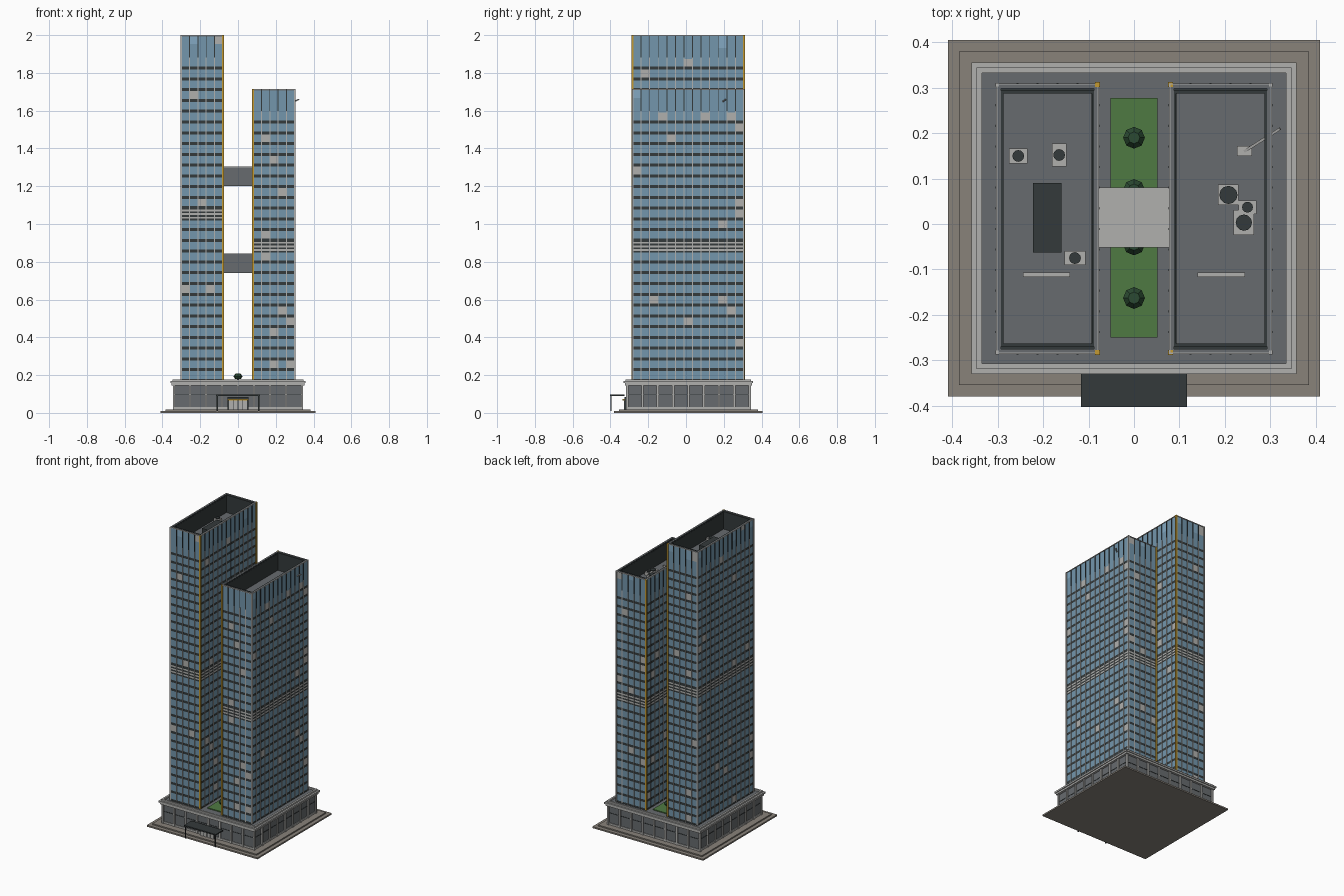
import bpy, bmesh, math, random
from mathutils import Vector, Matrix

if "Cube" in bpy.data.objects:
    bpy.data.objects.remove(bpy.data.objects["Cube"])

random.seed(7)


def lin(c):
    return c / 12.92 if c <= 0.04045 else ((c + 0.055) / 1.055) ** 2.4


PALETTE = {"glass blue": "7396AC", "pale grey": "B0B0AE", "charcoal": "343A3B", "slate grey": "676B6E",
           "lawn green": "4F7A42", "leaf green": "2B4A32", "gold": "C39A32", "paving taupe": "88827A",
           "bright glass": "83A9C2"}
MATS = {}
for name, hx in PALETTE.items():
    m = bpy.data.materials.new(name)
    m.diffuse_color = [lin(int(hx[i:i + 2], 16) / 255) for i in (0, 2, 4)] + [1]
    m.use_nodes = True
    m.node_tree.nodes["Principled BSDF"].inputs["Base Color"].default_value = m.diffuse_color
    MATS[name] = m
SLOT = {n: i for i, n in enumerate(MATS)}


class Part:
    """Collects coloured solids and panels into one object."""

    def __init__(self):
        self.bm = bmesh.new()

    def paint(self, verts, color):
        for f in {f for v in verts for f in v.link_faces}:
            f.material_index = SLOT[color]

    def box(self, x0, x1, y0, y1, z0, z1, color):
        mat = Matrix.Translation(((x0 + x1) / 2, (y0 + y1) / 2, (z0 + z1) / 2)) @ \
            Matrix.Diagonal((x1 - x0, y1 - y0, z1 - z0, 1))
        self.paint(bmesh.ops.create_cube(self.bm, size=1, matrix=mat)["verts"], color)

    def frame(self, x0, x1, y0, y1, t, z0, z1, color):
        self.box(x0, x1, y0, y0 + t, z0, z1, color)
        self.box(x0, x1, y1 - t, y1, z0, z1, color)
        self.box(x0, x0 + t, y0 + t, y1 - t, z0, z1, color)
        self.box(x1 - t, x1, y0 + t, y1 - t, z0, z1, color)

    def cone(self, x, y, z0, z1, r0, r1, n, color):
        mat = Matrix.Translation((x, y, (z0 + z1) / 2))
        self.paint(bmesh.ops.create_cone(self.bm, cap_ends=True, segments=n, radius1=r0, radius2=r1,
                                         depth=z1 - z0, matrix=mat)["verts"], color)

    def panel(self, a, b, z0, z1, color):
        vs = [self.bm.verts.new((p.x, p.y, z)) for p, z in ((a, z0), (b, z0), (b, z1), (a, z1))]
        self.bm.faces.new(vs).material_index = SLOT[color]

    def finish(self, name):
        me = bpy.data.meshes.new(name)
        self.bm.to_mesh(me)
        self.bm.free()
        for m in MATS.values():
            me.materials.append(m)
        ob = bpy.data.objects.new(name, me)
        bpy.context.collection.objects.link(ob)
        return ob


# Stepped plaza
p = Part()
p.box(-.41, .41, -.38, .405, 0, .01, "paving taupe")
p.box(-.385, .385, -.355, .38, .01, .018, "paving taupe")
p.finish("plaza")

# Podium with pilasters, cornice and parapet
PX, PY0, PY1 = .345, -.317, .343
p = Part()
p.box(-PX + .008, PX - .008, PY0 + .008, PY1 - .008, .018, .168, "slate grey")
for i in range(9):
    t = i / 8
    x, y = -PX + .006 + t * (2 * PX - .012), PY0 + .006 + t * (PY1 - PY0 - .012)
    for s in (PY0, PY1 - .012):
        p.box(x - .006, x + .006, s, s + .012, .018, .155, "pale grey")
    for s in (-PX, PX - .012):
        p.box(s, s + .012, y - .006, y + .006, .018, .155, "pale grey")
p.frame(-PX + .004, PX - .004, PY0 + .004, PY1 - .004, .01, .018, .03, "pale grey")
p.frame(-PX + .006, PX - .006, PY0 + .006, PY1 - .006, .01, .094, .098, "charcoal")
p.frame(-.352, .352, -.324, .35, .017, .145, .157, "pale grey")
p.frame(-.358, .358, -.33, .356, .023, .157, .168, "pale grey")
p.frame(-.347, .347, -.319, .345, .012, .168, .178, "pale grey")
p.finish("podium")

# Entrance doors and canopy
p = Part()
p.box(-.055, .055, -.325, -.31, .018, .085, "charcoal")
for x in (-.048, -.023, .002, .027):
    p.box(x, x + .021, -.328, -.322, .018, .065, "pale grey")
p.box(-.055, .055, -.335, -.322, .065, .074, "gold")
p.finish("entrance")
p = Part()
p.box(-.117, .117, -.403, -.325, .089, .097, "charcoal")
for x in (-.11, .11):
    p.box(x - .003, x + .003, -.401, -.395, .009, .089, "charcoal")
p.finish("canopy")

# Garden strip between the towers
p = Part()
p.box(-.052, .052, -.25, .277, .166, .174, "lawn green")
p.finish("lawn")
p = Part()
for y in (.19, .075, -.045, -.163):
    p.cone(0, y, .172, .182, .005, .005, 6, "charcoal")
    p.cone(0, y, .18, .193, .016, .024, 8, "leaf green")
    p.cone(0, y, .193, .208, .024, .013, 8, "leaf green")
p.finish("trees")

FLOOR, BASE, Y0, Y1 = .057, .172, -.283, .307


def tower(name, x0, x1, floors, plant, top, inner):
    """Curtain wall of floor bands, glass panes and fins, with a glazed crown."""
    crown = BASE + floors * FLOOR
    p = Part()
    corners = [Vector(c) for c in ((x0, Y0), (x1, Y0), (x1, Y1), (x0, Y1))]
    for s in range(4):
        a, b = corners[s], corners[(s + 1) % 4]
        bays = 5 if s % 2 == 0 else 13
        for i in range(bays):
            q, r = a.lerp(b, i / bays), a.lerp(b, (i + 1) / bays)
            for f in range(floors):
                z = BASE + f * FLOOR
                if f == plant:
                    for k in range(7):
                        p.panel(q, r, z - .008 + k * FLOOR / 6, z - .008 + (k + 1) * FLOOR / 6,
                                "pale grey" if k % 2 else "charcoal")
                    continue
                lo = z + (.01 if f == plant + 1 else .008)
                p.panel(q, r, z - .008, lo, "charcoal")
                p.panel(q, r, lo, z + FLOOR - .008, "pale grey" if random.random() < .045 else "glass blue")
            # Crown panes
            mid = crown + random.choice((.05, .07, .085))
            p.panel(q, r, crown - .008, mid, "glass blue")
            p.panel(q, r, mid, top - .004, random.choice(("glass blue", "glass blue", "bright glass", "bright glass",
                                                          "pale grey") if random.random() < .5 else ("glass blue",)))
            # Vertical fins, darker at the crown
            if i:
                for z0, z1, w, d, c in ((BASE, crown, .0024, .004, "pale grey"),
                                        (crown, top - .004, .0022, .004, "charcoal")):
                    dx, dy = (w, d) if s % 2 == 0 else (d, w)
                    p.box(q.x - dx, q.x + dx, q.y - dy, q.y + dy, z0, z1, c)
    p.finish(name + "_facade")

    # Corner posts: gold along the gap, pale outside
    p = Part()
    for x in (x0, x1):
        for y in (Y0, Y1):
            gold = x == inner
            h = .0055 if gold else .004
            p.box(x - h, x + h, y - h, y + h, BASE, top, "gold" if gold else "pale grey")
    p.finish(name + "_corner_posts")

    # Roof deck, parapet cap and dark lining
    p = Part()
    p.box(x0 + .004, x1 - .004, Y0 + .004, Y1 - .004, crown - .01, crown, "slate grey")
    p.frame(x0 - .003, x1 + .003, Y0 - .003, Y1 + .003, .003, top - .005, top, "pale grey")
    p.frame(x0, x1, Y0, Y1, .008, top - .008, top, "slate grey")
    p.frame(x0 + .006, x1 - .006, Y0 + .013, Y1 - .013, .007, crown, top - .001, "charcoal")
    p.frame(x0 + .002, x1 - .002, Y0 + .002, Y1 - .002, .012, crown, top - .008, "charcoal")
    p.finish(name + "_roof")
    return crown


def roof_units(name, z, units, bar):
    p = Part()
    for x, y, w, d, r in units:
        p.box(x - w / 2, x + w / 2, y - d / 2, y + d / 2, z, z + .022, "pale grey")
        p.cone(x, y, z + .022, z + .028, r, r, 12, "charcoal")
    p.box(bar, bar + .104, -.117, -.107, z, z + .012, "pale grey")
    return p


z = tower("tall_tower", -.301, -.08, 30, 15, 2.0, -.08)
p = roof_units("tall", z, ((-.255, .15, .04, .033, .013), (-.165, .152, .032, .05, .013),
                           (-.13, -.075, .047, .03, .013)), -.245)
p.box(-.222, -.16, -.063, .09, z, z + .045, "charcoal")
p.finish("tall_roof_equipment")

z = tower("short_tower", .08, .301, 25, 12, 1.715, .08)
p = roof_units("short", z, ((.208, .064, .045, .045, .02), (.25, .037, .04, .03, .012),
                            (.242, .003, .045, .055, .018)), .14)
p.box(.227, .26, .15, .172, z, z + .025, "pale grey")
# Maintenance crane arm
a, b = Vector((.243, .16, z + .022)), Vector((.322, .21, 1.66))
mat = Matrix.Translation((a + b) / 2) @ (b - a).to_track_quat('Z', 'Y').to_matrix().to_4x4() @ \
    Matrix.Diagonal((.006, .006, (b - a).length, 1))
p.paint(bmesh.ops.create_cube(p.bm, size=1, matrix=mat)["verts"], "pale grey")
p.finish("short_roof_equipment")

# Sky bridges
for name, z0 in (("lower_bridge", .74), ("upper_bridge", 1.2)):
    p = Part()
    p.box(-.08, .08, -.049, .077, z0 + .004, z0 + .1, "slate grey")
    p.box(-.08, .08, -.052, .08, z0, z0 + .006, "slate grey")
    p.box(-.08, .08, -.052, .08, z0 + .1, z0 + .105, "pale grey")
    p.finish(name)
